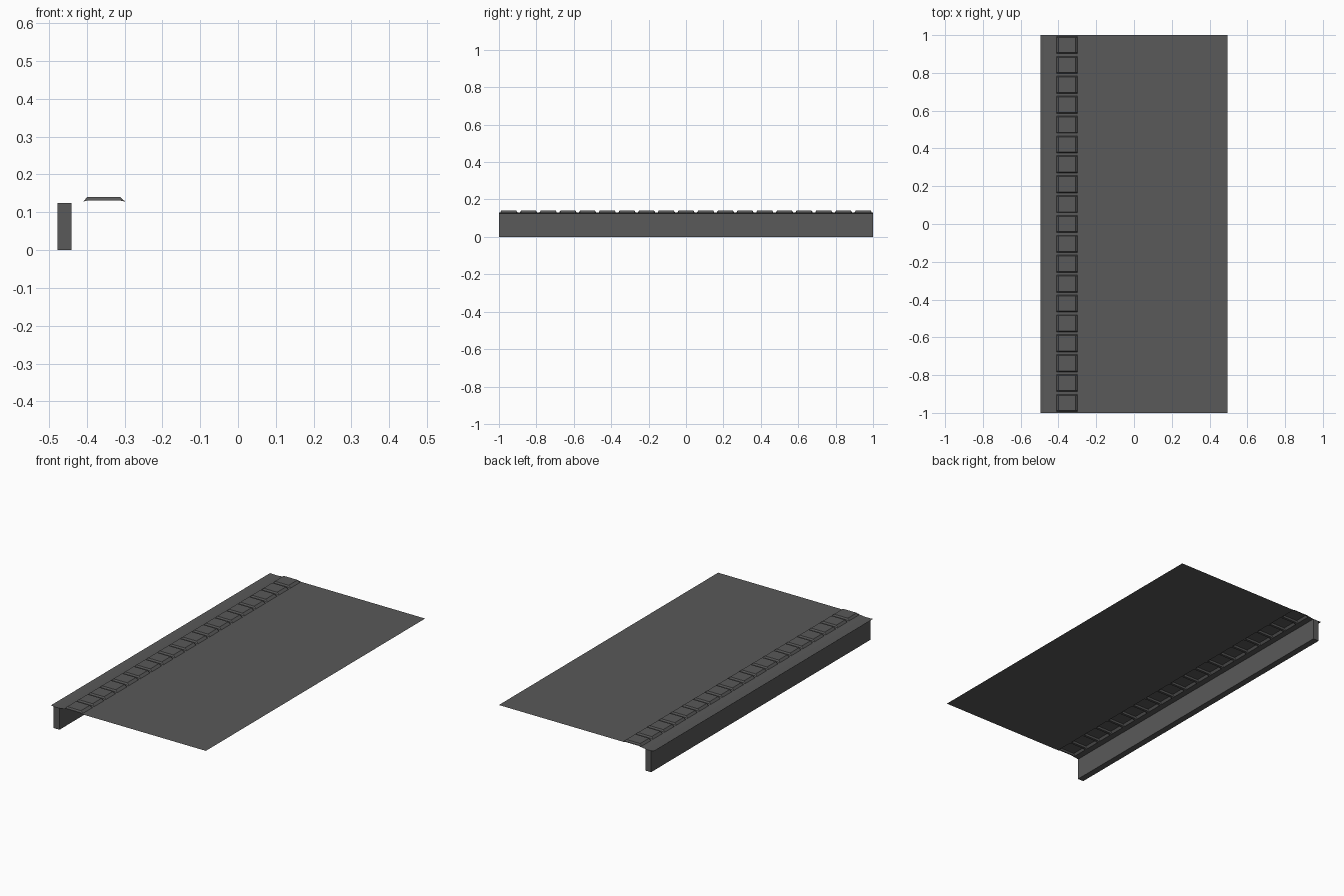
import bpy, bmesh

if "Cube" in bpy.data.objects:
    bpy.data.objects.remove(bpy.data.objects["Cube"])

TILES = 19
LENGTH = 2.0
PITCH = LENGTH / TILES

grey = bpy.data.materials.new("dark grey")
grey.diffuse_color = (0.1, 0.1, 0.1, 1)
grey.use_nodes = True
grey.node_tree.nodes["Principled BSDF"].inputs["Base Color"].default_value = grey.diffuse_color


def loft(name, sections):
    """Join equal-length rows of points with quads."""
    bm = bmesh.new()
    rows = [[bm.verts.new(p) for p in s] for s in sections]
    for a, b in zip(rows, rows[1:]):
        for i in range(len(a) - 1):
            bm.faces.new((a[i], a[i + 1], b[i + 1], b[i]))
    me = bpy.data.meshes.new(name)
    bm.to_mesh(me)
    bm.free()
    me.materials.append(grey)
    ob = bpy.data.objects.new(name, me)
    bpy.context.collection.objects.link(ob)
    return ob


def strip(name, profile):
    """Straight sheet with an x-z profile, running along y."""
    return loft(name, [[(x, y, z) for x, z in profile] for y in (-1, 1)])


# edge lip over the curb, and the wide floor sheet
strip("edge_lip", [(-0.495, 0.126), (-0.477, 0.1245), (-0.44, 0.1245), (-0.409, 0.128)])
strip("floor_sheet", [(-0.298, 0.128), (0.495, 0.128)])


# raised paving row: the crown alternates between groove and tile height
def row(y, crown):
    return [(-0.409, y, 0.128), (-0.399, y, crown),
            (-0.311, y, crown), (-0.298, y, 0.128)]


sections = []
for i in range(TILES):
    y0 = -1 + i * PITCH
    sections += [row(y0, 0.131), row(y0 + 0.007, 0.131), row(y0 + 0.012, 0.14),
                 row(y0 + PITCH - 0.012, 0.14), row(y0 + PITCH - 0.007, 0.131)]
sections.append(row(1, 0.131))
loft("raised_tiles", sections)

# curb wall under the edge
bpy.ops.mesh.primitive_cube_add(size=1, location=(-0.4585, 0, 0.062))
curb = bpy.context.object
curb.name = "curb_wall"
curb.scale = (0.037, LENGTH, 0.124)
bpy.ops.object.transform_apply(location=False, rotation=False, scale=True)
curb.data.materials.append(grey)
